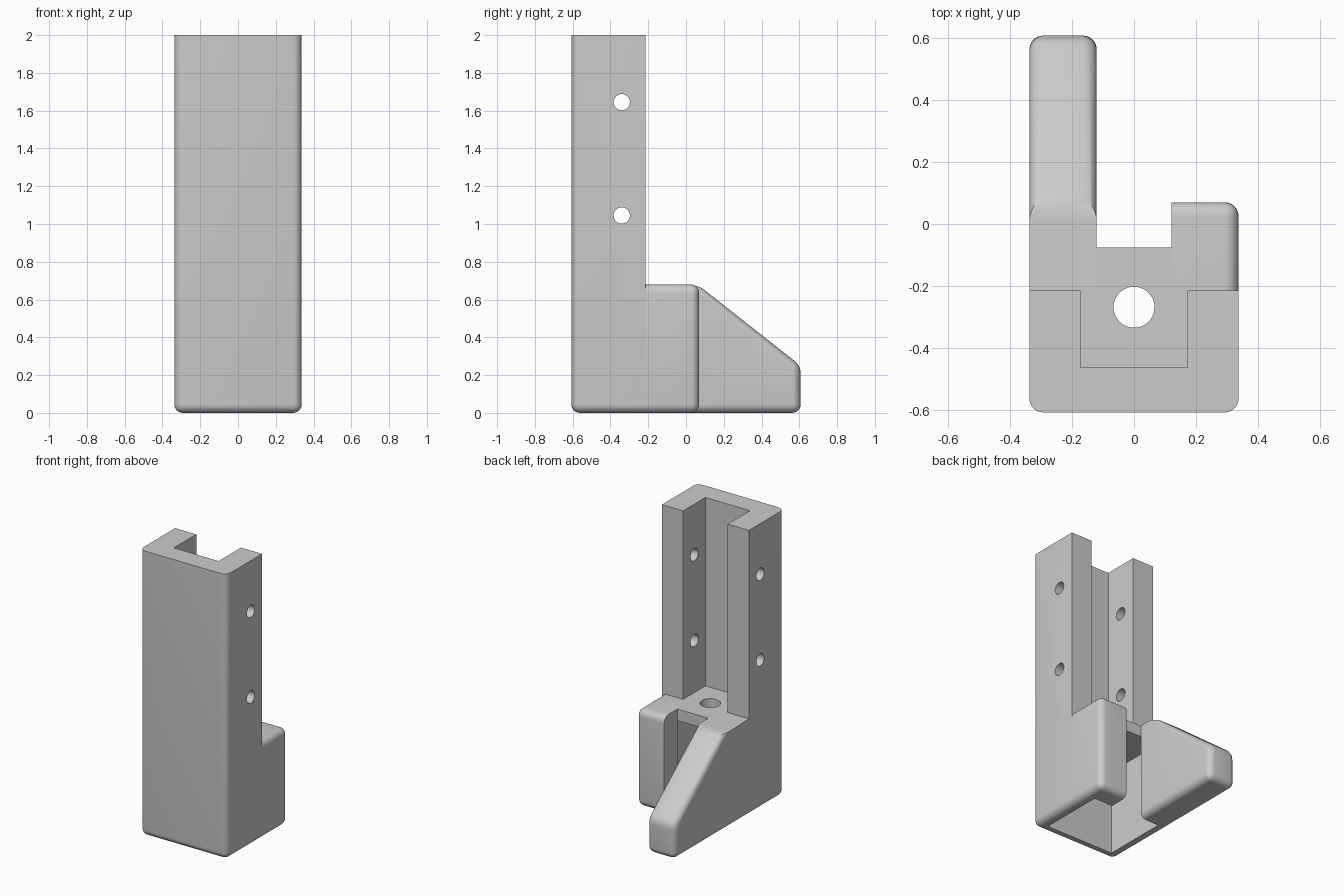
import bpy, bmesh, math
from mathutils import Matrix, Vector

if "Cube" in bpy.data.objects:
    bpy.data.objects.remove(bpy.data.objects["Cube"])

# Main dimensions
W, D, H = 0.337, 0.607, 2.0         # half width, half depth, height
SHELF, BACK = 0.68, -0.215          # shelf top, back of the column
SLOT, SLOT_Y = 0.12, -0.075         # half width of the slot, where it begins
CAVITY_TOP, RADIUS = 0.60, 0.045

grey = bpy.data.materials.new("light_grey")
grey.use_nodes = True
grey.diffuse_color = (0.6, 0.6, 0.6, 1)
grey.node_tree.nodes["Principled BSDF"].inputs["Base Color"].default_value = (0.6, 0.6, 0.6, 1)


def add_object(name, bm):
    mesh = bpy.data.meshes.new(name)
    bmesh.ops.recalc_face_normals(bm, faces=bm.faces)
    bm.to_mesh(mesh)
    bm.free()
    obj = bpy.data.objects.new(name, mesh)
    bpy.context.collection.objects.link(obj)
    mesh.materials.append(grey)
    return obj


def prism(name, x0, x1, profile, rounded=None):
    """Extrude a (y, z) profile along x and round the edges chosen by a rule."""
    bm = bmesh.new()
    face = bm.faces.new([bm.verts.new((x0, y, z)) for y, z in profile])
    new = bmesh.ops.extrude_face_region(bm, geom=[face])["geom"]
    moved = [v for v in new if isinstance(v, bmesh.types.BMVert)]
    bmesh.ops.translate(bm, verts=moved, vec=(x1 - x0, 0, 0))
    bmesh.ops.recalc_face_normals(bm, faces=bm.faces)
    if rounded:
        edges = [e for e in bm.edges if rounded((e.verts[0].co + e.verts[1].co) / 2)]
        bmesh.ops.bevel(bm, geom=edges, offset=RADIUS, offset_type='OFFSET',
                        segments=6, profile=0.5, affect='EDGES')
    return add_object(name, bm)


def box_profile(y0, y1, z0, z1):
    return [(y0, z0), (y1, z0), (y1, z1), (y0, z1)]


def drill(name, radius, depth, centre, axis):
    bm = bmesh.new()
    turn = Vector((0, 0, 1)).rotation_difference(Vector(axis)).to_matrix().to_4x4()
    bmesh.ops.create_cone(bm, cap_ends=True, segments=40, radius1=radius, radius2=radius,
                          depth=depth, matrix=Matrix.Translation(centre) @ turn)
    return add_object(name, bm)


def cut(obj, cutters):
    for cutter in cutters:
        mod = obj.modifiers.new("cut", 'BOOLEAN')
        mod.operation, mod.solver, mod.object = 'DIFFERENCE', 'EXACT', cutter
    graph = bpy.context.evaluated_depsgraph_get()
    mesh = bpy.data.meshes.new_from_object(obj.evaluated_get(graph))
    obj.modifiers.clear()
    obj.data = mesh


# Solid parts
column = prism("column", -W, W, box_profile(-D, BACK, 0, H),
               lambda m: m.y < BACK - 0.01 and m.z < H - 0.01)
short_lug = prism("short_lug", SLOT, W, box_profile(BACK, 0.07, 0, SHELF),
                  lambda m: m.x > SLOT + 0.01 and m.y > BACK + 0.01)
sloped_brace = prism("sloped_brace", -W, -SLOT,
                     [(BACK, 0), (D, 0), (D, 0.25), (0.06, SHELF), (BACK, SHELF)],
                     lambda m: m.y > BACK + 0.01 and not (m.z > SHELF - 0.01 and m.y < 0.05))
shelf = prism("shelf", -SLOT, SLOT, box_profile(BACK, SLOT_Y, CAVITY_TOP, SHELF))

# Cutters: upper channel, underside cavity, shelf hole and side holes
channel = prism("channel_cutter", -0.173, 0.173, box_profile(-0.462, 0, SHELF, H + 0.1))
cavity = prism("cavity_cutter", -0.265, 0.265, box_profile(-0.54, SLOT_Y, -0.1, CAVITY_TOP))
shelf_hole = drill("shelf_hole_cutter", 0.066, 0.5, (0, -0.268, SHELF), (0, 0, 1))
side_holes = [drill("side_hole_cutter", 0.043, 1, (0, -0.34, z), (1, 0, 0))
              for z in (1.045, 1.645)]

cut(column, [channel, cavity, shelf_hole] + side_holes)
cut(short_lug, [cavity])
cut(sloped_brace, [cavity])
cut(shelf, [shelf_hole])

for cutter in [channel, cavity, shelf_hole] + side_holes:
    bpy.data.objects.remove(cutter)

# Smooth the rounded edges and holes, keep the corners sharp
bpy.ops.object.select_all(action='DESELECT')
for part in (column, short_lug, sloped_brace, shelf):
    part.select_set(True)
bpy.context.view_layer.objects.active = column
bpy.ops.object.shade_smooth_by_angle(angle=math.radians(30))
